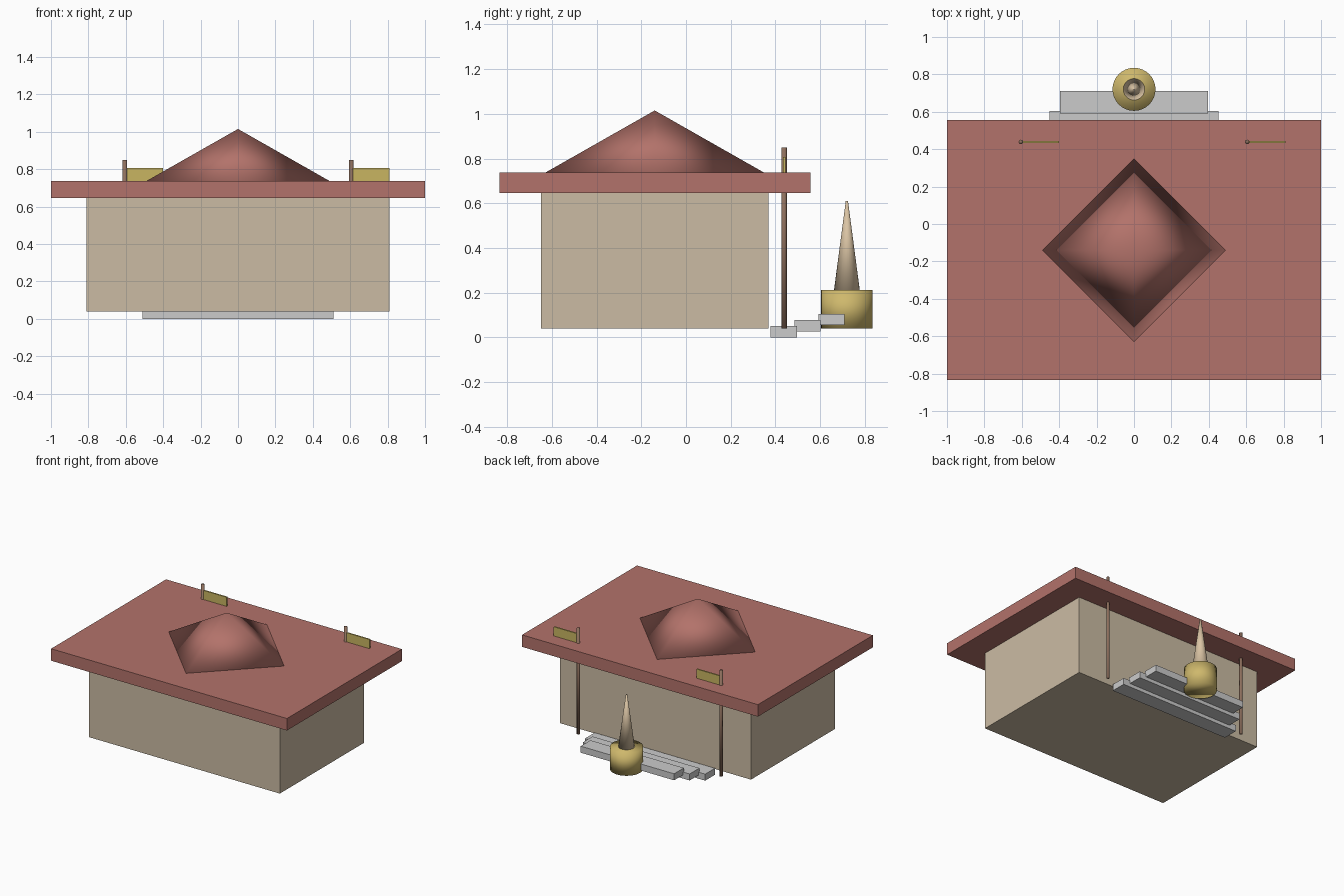
import bpy

if "Cube" in bpy.data.objects:
    bpy.data.objects.remove(bpy.data.objects["Cube"])


def material(name, rgb):
    m = bpy.data.materials.new(name)
    m.diffuse_color = (*rgb, 1)
    m.use_nodes = True
    m.node_tree.nodes["Principled BSDF"].inputs["Base Color"].default_value = m.diffuse_color
    return m


ROOF = material("roof_red", (0.45, 0.17, 0.145))
WALL = material("plaster", (0.60, 0.50, 0.37))
GOLD = material("gold", (0.62, 0.48, 0.15))
FLAG = material("flag_yellow", (0.58, 0.46, 0.12))
WOOD = material("wood", (0.27, 0.16, 0.11))
CREAM = material("cream", (0.70, 0.55, 0.37))


def finish(name, mat):
    ob = bpy.context.object
    ob.name = name
    if mat:
        ob.data.materials.append(mat)
    return ob


def box(name, lo, hi, mat=None):
    centre = [(a + b) / 2 for a, b in zip(lo, hi)]
    bpy.ops.mesh.primitive_cube_add(size=1, location=centre)
    ob = finish(name, mat)
    ob.scale = [b - a for a, b in zip(lo, hi)]
    bpy.ops.object.transform_apply(location=False, rotation=False, scale=True)


def cone(name, x, y, z0, z1, r0, r1, sides, mat):
    bpy.ops.mesh.primitive_cone_add(vertices=sides, radius1=r0, radius2=r1,
                                    depth=z1 - z0, location=(x, y, (z0 + z1) / 2))
    finish(name, mat)
    bpy.ops.object.shade_smooth()


# Hall and roof
box("hall_walls", (-0.81, -0.65, 0.04), (0.81, 0.37, 0.648), WALL)
box("roof_slab", (-1, -0.835, 0.645), (1, 0.557, 0.737), ROOF)
cone("roof_peak", 0, -0.14, 0.735, 1.015, 0.493, 0, 4, ROOF)

# Entrance steps, each one narrower and higher
for i in range(3):
    w = 0.51 - 0.057 * i
    y = 0.378 + 0.107 * i
    z = 0.027 * i
    box(f"step_{i + 1}", (-w, y, z), (w, y + 0.118, z + 0.05))

# Flag poles and flags
for side, x in (("left", -0.605), ("right", 0.605)):
    cone(f"{side}_flag_pole", x, 0.439, 0.04, 0.85, 0.012, 0.012, 12, WOOD)
    box(f"{side}_flag", (x, 0.434, 0.69), (x + 0.205, 0.445, 0.807), FLAG)

# Burner and its spire
cone("burner_bowl", 0, 0.72, 0.04, 0.212, 0.115, 0.115, 32, GOLD)
cone("burner_spire", 0, 0.72, 0.208, 0.61, 0.058, 0.005, 24, CREAM)
